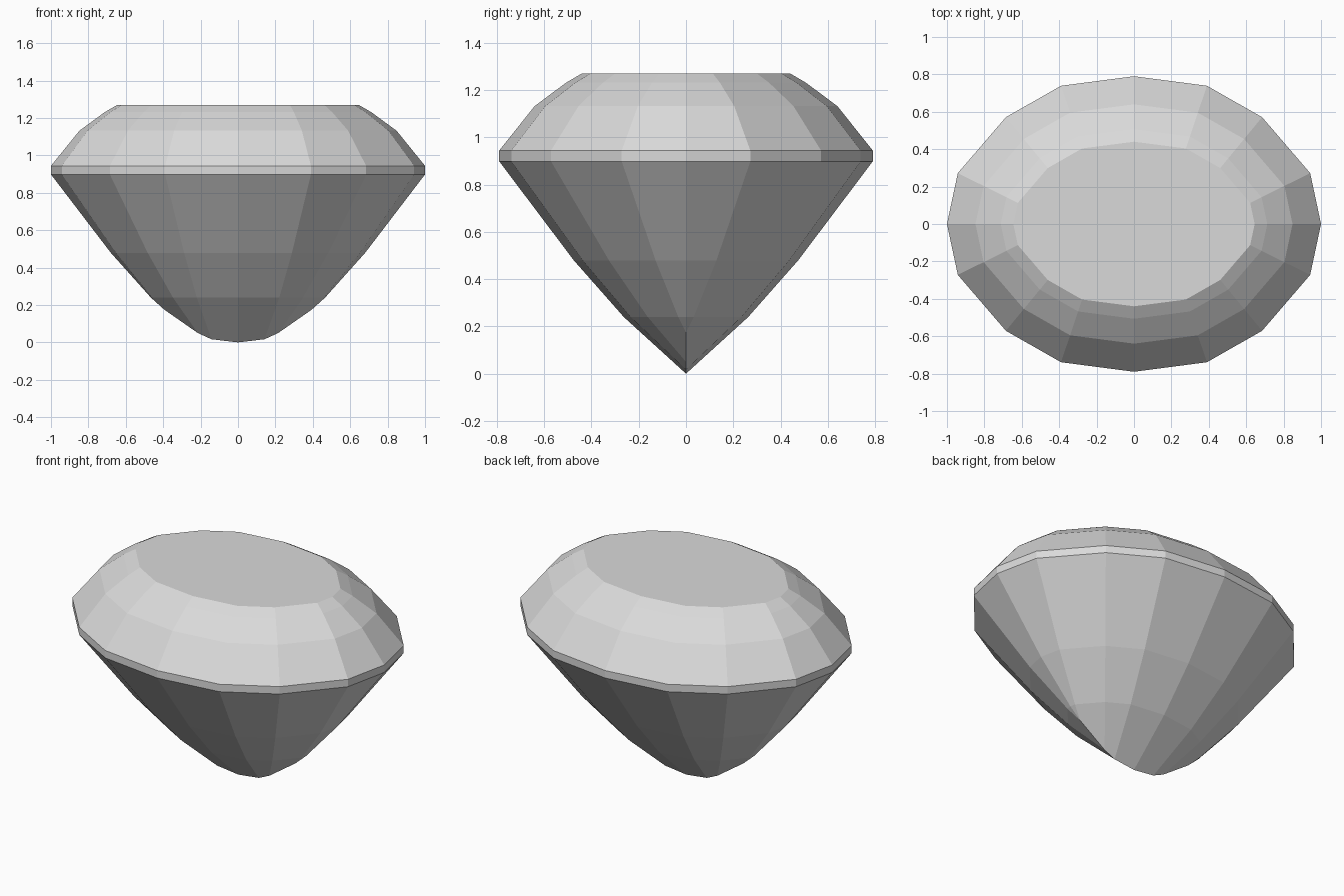
import bpy, bmesh
from mathutils import Vector

cube = bpy.data.objects.get("Cube")
if cube:
    bpy.data.objects.remove(cube, do_unlink=True)

# Girdle outline: one quarter, mirrored into a sixteen-sided oval
quarter = [Vector(p) for p in ((0, .79), (.39, .739), (.685, .571), (.942, .272), (1, 0))]
half = quarter + [Vector((p.x, -p.y)) for p in reversed(quarter[:-1])]
outline = half + [Vector((-p.x, p.y)) for p in reversed(half[1:-1])]
count = len(outline)

# Outward normal of each side and its distance from the centre
normals, reach = [], []
for i, a in enumerate(outline):
    edge = outline[(i + 1) % count] - a
    n = Vector((-edge.y, edge.x)).normalized()
    if n.dot(a) < 0:
        n.negate()
    normals.append(n)
    reach.append(n.dot(a))


def inset_ring(depth, z):
    """Outline moved inwards by an even depth, at height z."""
    ring = []
    for i, p in enumerate(outline):
        n, m = normals[i - 1], normals[i]
        q = p - (n + m) * (depth / (1 + n.dot(m)))
        ring.append((q.x, q.y, z))
    return ring


# Facet rings (inset depth, height): table, crown, girdle, pavilion
rings = [(.347, 1.27), (.281, 1.231), (.149, 1.132), (0, .944),
         (0, .898), (.313, .479), (.523, .239)]
points = [p for depth, z in rings for p in inset_ring(depth, z)]

# Keel along the bottom, where facets from the two long sides meet
last_depth, last_z = rings[-1]
apex = reach[0]
points.append((0, 0, 0))
for i in range(3):
    x = (reach[i + 1] - reach[i]) / (normals[i + 1].x - normals[i].x)
    depth = reach[i] - normals[i].x * x
    z = last_z * (apex - depth) / (apex - last_depth)
    points += [(x, 0, z), (-x, 0, z)]

# Wrap the points in flat facets
bm = bmesh.new()
for p in points:
    bm.verts.new(p)
hull = bmesh.ops.convex_hull(bm, input=bm.verts[:])
loose = [v for v in bm.verts if not v.link_faces]
bmesh.ops.delete(bm, geom=loose, context='VERTS')
bmesh.ops.dissolve_limit(bm, angle_limit=.02, verts=bm.verts[:], edges=bm.edges[:])
bmesh.ops.recalc_face_normals(bm, faces=bm.faces[:])
mesh = bpy.data.meshes.new("gemstone")
bm.to_mesh(mesh)
bm.free()
gem = bpy.data.objects.new("gemstone", mesh)
bpy.context.collection.objects.link(gem)

# Plain light grey
grey = bpy.data.materials.new("light_grey")
grey.use_nodes = True
colour = (.7, .7, .7, 1)
grey.diffuse_color = colour
grey.node_tree.nodes["Principled BSDF"].inputs["Base Color"].default_value = colour
mesh.materials.append(grey)
